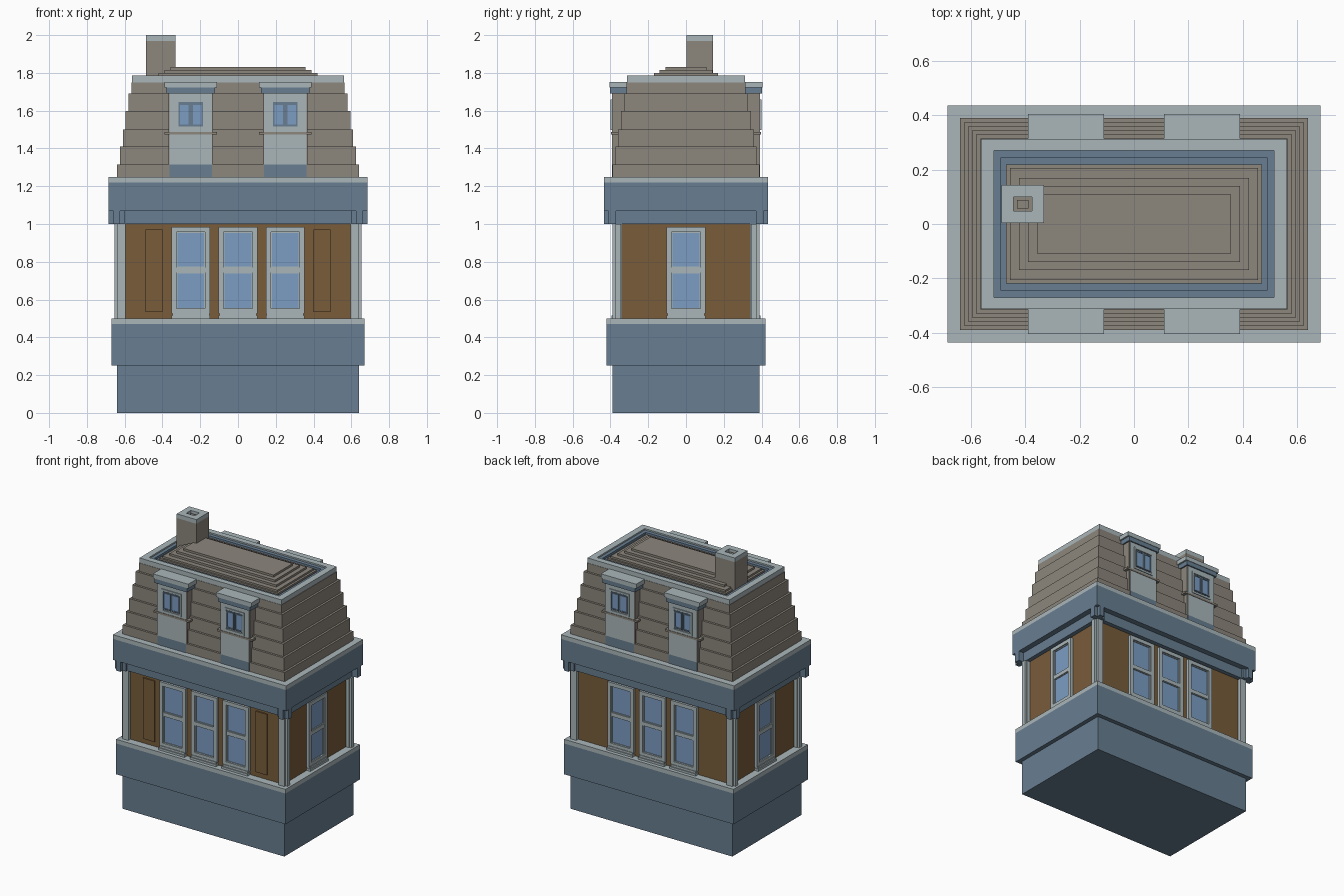
import bpy, bmesh
from mathutils import Matrix, Vector
from math import pi

if "Cube" in bpy.data.objects:
    bpy.data.objects.remove(bpy.data.objects["Cube"])


def material(name, r, g, b):
    m = bpy.data.materials.new(name)
    m.use_nodes = True
    m.diffuse_color = (r, g, b, 1)
    m.node_tree.nodes["Principled BSDF"].inputs["Base Color"].default_value = (r, g, b, 1)
    return m


BLUE = material("slate blue paint", .14, .21, .285)
PALE = material("pale grey trim", .40, .47, .49)
BROWN = material("brown wall", .188, .107, .042)
TAUPE = material("taupe shingle", .262, .238, .202)
GLASS = material("sky blue glass", .202, .337, .552)


def part(name, mat, boxes, angle=0):
    """One object from (x0, x1, y0, y1, z0, z1) boxes, turned about z."""
    bm = bmesh.new()
    for x0, x1, y0, y1, z0, z1 in boxes:
        centre = Vector((x0 + x1, y0 + y1, z0 + z1)) / 2
        size = Matrix.Diagonal((abs(x1 - x0), abs(y1 - y0), abs(z1 - z0), 1))
        bmesh.ops.create_cube(bm, size=1, matrix=Matrix.Translation(centre) @ size)
    bm.transform(Matrix.Rotation(angle, 4, 'Z'))
    me = bpy.data.meshes.new(name)
    bm.to_mesh(me)
    bm.free()
    me.materials.append(mat)
    ob = bpy.data.objects.new(name, me)
    bpy.context.collection.objects.link(ob)
    return ob


def block(hx, hy, z0, z1):
    return (-hx, hx, -hy, hy, z0, z1)


def flat_ring(cx, cy, hx, hy, ix, iy, z0, z1):
    """Four boxes round a horizontal opening."""
    return [(cx - hx, cx + hx, cy + iy, cy + hy, z0, z1),
            (cx - hx, cx + hx, cy - hy, cy - iy, z0, z1),
            (cx - hx, cx - ix, cy - iy, cy + iy, z0, z1),
            (cx + ix, cx + hx, cy - iy, cy + iy, z0, z1)]


def upright_frame(cx, hw, z0, z1, t, back, front):
    """Four boxes round a vertical opening, facing -y."""
    return [(cx - hw, cx - hw + t, front, back, z0, z1),
            (cx + hw - t, cx + hw, front, back, z0, z1),
            (cx - hw + t, cx + hw - t, front, back, z0, z0 + t),
            (cx - hw + t, cx + hw - t, front, back, z1 - t, z1)]


def at_corners(x0, x1, y0, y1, z0, z1):
    return [(sx * x0, sx * x1, sy * y0, sy * y1, z0, z1) for sx in (-1, 1) for sy in (-1, 1)]


# Base and lower band
part("base", BLUE, [block(.64, .39, 0, .25)])
part("lower_band", BLUE, [block(.67, .42, .25, .47)])
part("lower_band_trim", PALE, [block(.67, .42, .47, .5)])

# Middle storey with notched corner posts
WX, WY = .615, .365
part("walls", BROWN, [block(WX, WY, .5, 1.0)])
part("corner_posts", PALE,
     at_corners(.595, .64, .34, .39, .5, 1.0) + at_corners(.60, .655, .345, .375, .5, 1.0))
part("frieze", BLUE, [block(.645, .395, 1.0, 1.07)])
part("corner_brackets", BLUE,
     at_corners(.60, .685, .37, .41, 1.0, 1.07) + at_corners(.625, .66, .37, .435, 1.0, 1.07))
part("upper_band", BLUE, [block(.685, .435, 1.07, 1.22)])
part("upper_band_trim", PALE, [block(.685, .435, 1.22, 1.25)])
part("wall_panels", BROWN,
     [(s * .40, s * .49, -WY - .009, -WY + .01, .535, .97) for s in (-1, 1)])


def sash_window(name, cx, wall, angle):
    y = -wall
    frame = upright_frame(cx, .103, .525, .985, .027, y + .01, y - .02)
    frame.append((cx - .08, cx + .08, y - .016, y + .01, .742, .77))
    part(name + "_frame", PALE, frame, angle)
    part(name + "_sill", PALE, [(cx - .103, cx + .103, y - .03, y, .5, .515),
                                (cx - .098, cx + .098, y - .024, y, .515, .53)], angle)
    sashes = [b for z0, z1 in ((.545, .748), (.765, .962))
              for b in upright_frame(cx, .08, z0, z1, .009, y + .01, y - .011)]
    part(name + "_sashes", PALE, sashes, angle)
    part(name + "_glass", GLASS, [(cx - .078, cx + .078, y - .005, y + .01, .55, .96)], angle)


for side, angle in (("front", 0), ("back", pi)):
    for i in (-1, 0, 1):
        sash_window(f"{side}_window_{i + 2}", i * .25, WY, angle)
for side, angle in (("left", pi / 2), ("right", -pi / 2)):
    sash_window(side + "_window", 0, WX, angle)

# Mansard roof in shingle courses
levels = [1.25, 1.315, 1.41, 1.5, 1.597, 1.69, 1.75]
part("roof_courses", TAUPE,
     [block(.64 - i * .015, .389 - i * .015, levels[i], levels[i + 1]) for i in range(6)])
part("roof_rim", PALE, flat_ring(0, 0, .562, .312, .515, .27, 1.75, 1.785))
part("gutter", BLUE, flat_ring(0, 0, .515, .27, .49, .243, 1.75, 1.775)
     + [block(.49, .243, 1.75, 1.76)])
part("top_deck", TAUPE, [block(.47, .218, 1.755, 1.772), block(.455, .205, 1.77, 1.785),
                         block(.422, .17, 1.785, 1.80), block(.39, .14, 1.80, 1.815),
                         block(.357, .108, 1.815, 1.83)])


def dormer(name, cx, angle):
    y = -.388
    part(name + "_body", TAUPE, [(cx - .118, cx + .118, y, -.3, 1.25, 1.69)], angle)
    part(name + "_foot", BLUE, [(cx - .112, cx + .112, y - .005, y + .01, 1.25, 1.315)], angle)
    part(name + "_face", PALE, [(cx - .112, cx + .112, y - .005, y + .01, 1.315, 1.69)], angle)
    part(name + "_sill", TAUPE, [(cx - .14, cx + .14, y - .008, -.33, 1.473, 1.487)], angle)
    part(name + "_casing", PALE,
         upright_frame(cx, .078, 1.497, 1.66, .012, y, y - .011), angle)
    part(name + "_panel", BLUE, [(cx - .066, cx + .066, y - .007, y, 1.515, 1.645)], angle)
    for s in (-1, 1):
        px = cx + s * .034
        part(f"{name}_sash_{s + 2}", BLUE,
             upright_frame(px, .031, 1.519, 1.639, .008, y, y - .013), angle)
        part(f"{name}_pane_{s + 2}", GLASS,
             [(px - .023, px + .023, y - .009, y, 1.527, 1.631)], angle)
    part(name + "_cornice", BLUE, [(cx - .128, cx + .128, -.402, -.3, 1.69, 1.722)], angle)
    part(name + "_cap", PALE, [(cx - .14, cx + .14, -.405, -.305, 1.722, 1.753)], angle)


for side, angle in (("front", 0), ("back", pi)):
    for s in (-1, 1):
        dormer(f"{side}_dormer_{s + 2}", s * .25, angle)

# Chimney with an open flue
part("chimney", TAUPE, [(-.487, -.331, .003, .143, 1.76, 1.97)])
part("chimney_cap", PALE, flat_ring(-.409, .073, .078, .07, .034, .026, 1.97, 2.0))
part("chimney_flue", TAUPE, [(-.43, -.388, .057, .089, 1.965, 1.985)])
